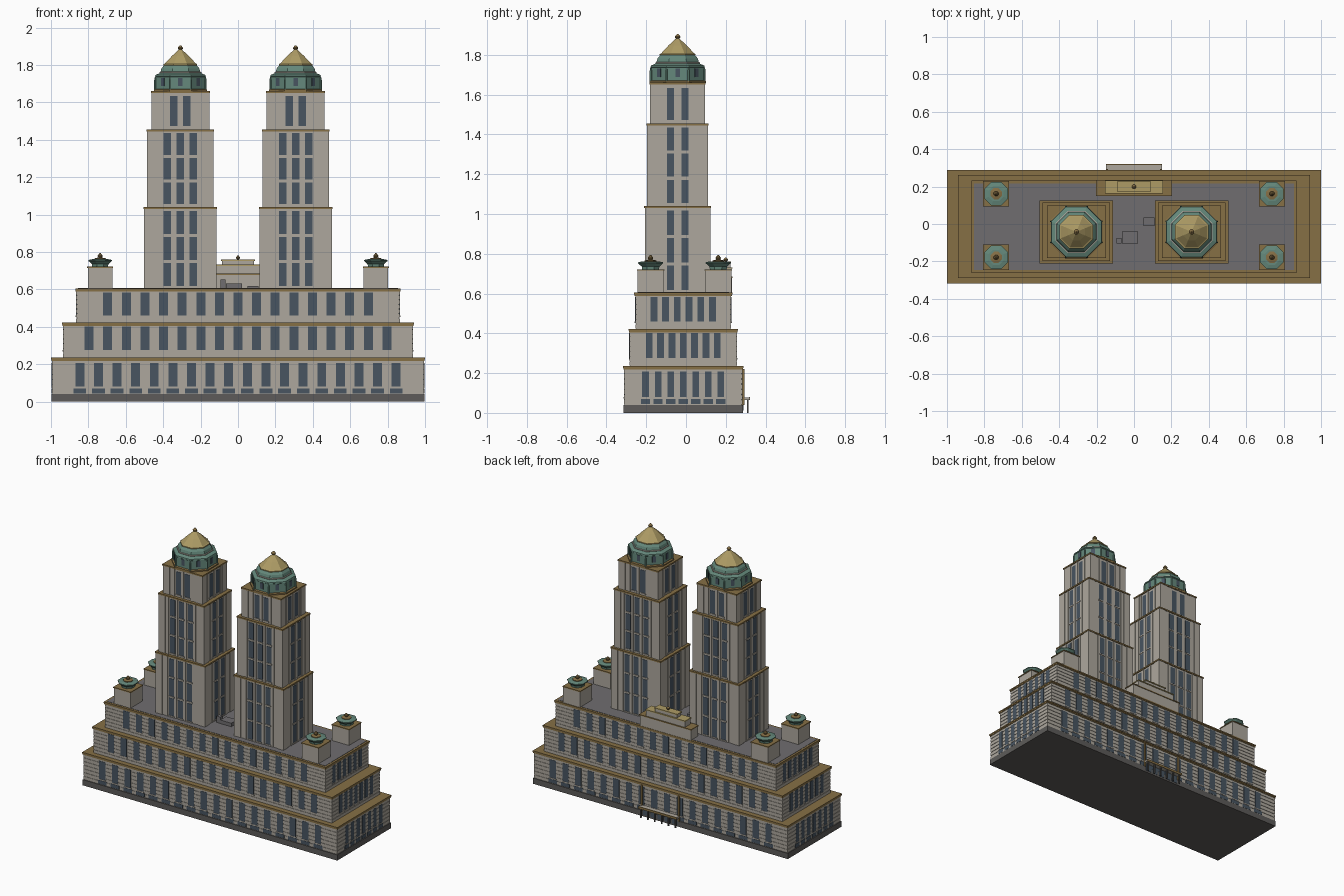
import bpy, bmesh
from math import pi, cos, sin
from mathutils import Matrix

if "Cube" in bpy.data.objects:
    bpy.data.objects.remove(bpy.data.objects["Cube"])


def material(name, r, g, b):
    m = bpy.data.materials.new(name)
    m.diffuse_color = (r, g, b, 1)
    m.use_nodes = True
    m.node_tree.nodes["Principled BSDF"].inputs["Base Color"].default_value = m.diffuse_color
    return m


STONE = material("stone", 0.42, 0.39, 0.34)
TRIM = material("bronze_trim", 0.24, 0.16, 0.06)
GLASS = material("glass", 0.065, 0.09, 0.12)
ROOF = material("roof_grey", 0.16, 0.155, 0.16)
PLINTH = material("plinth_grey", 0.11, 0.105, 0.10)
GREEN = material("copper_green", 0.13, 0.25, 0.20)
GOLD = material("gold", 0.42, 0.33, 0.13)


def finish(name, bm, mat):
    me = bpy.data.meshes.new(name)
    bmesh.ops.recalc_face_normals(bm, faces=bm.faces)
    bm.to_mesh(me)
    bm.free()
    ob = bpy.data.objects.new(name, me)
    me.materials.append(mat)
    bpy.context.collection.objects.link(ob)
    return ob


def boxes(name, items, mat):
    """items: (centre x, centre y, half x, half y, z0, z1)"""
    bm = bmesh.new()
    for x, y, hx, hy, z0, z1 in items:
        m = Matrix.Translation((x, y, (z0 + z1) / 2)) @ Matrix.Diagonal((2 * hx, 2 * hy, z1 - z0, 1))
        bmesh.ops.create_cube(bm, size=1, matrix=m)
    return finish(name, bm, mat)


def lathe(name, x, y, profile, mat, n=8):
    """Closed n-sided turned shape; profile gives flat-to-centre radius and z."""
    bm = bmesh.new()
    k = 1 / cos(pi / n)
    rings = [[bm.verts.new((x + r * k * cos((i + .5) * 2 * pi / n),
                            y + r * k * sin((i + .5) * 2 * pi / n), z)) for i in range(n)]
             for r, z in profile]
    for a, b in zip(rings, rings[1:]):
        for i in range(n):
            j = (i + 1) % n
            bm.faces.new((a[i], a[j], b[j], b[i]))
    bm.faces.new(rings[0])
    bm.faces.new(rings[-1])
    return finish(name, bm, mat)


def wall_panels(cx, cy, hx, hy, front, side, w_front, w_side, z0, z1, d):
    """Panels of depth d on all four walls; front and side list their offsets."""
    out = []
    for s in (-1, 1):
        out += [(cx + o, cy + s * hy, w_front / 2, d, z0, z1) for o in front]
        out += [(cx + s * hx, cy + o, d, w_side / 2, z0, z1) for o in side]
    return out


def spread(n, pitch):
    return [(i - (n - 1) / 2) * pitch for i in range(n)]


# Stepped base: half x, half y, z range, window counts, window z range
CY = -0.014
TIERS = [("lower", 0.992, 0.294, 0.04, 0.235, 18, 7, 0.063, 0.08, 0.207),
         ("middle", 0.932, 0.267, 0.235, 0.422, 17, 7, 0.057, 0.275, 0.402),
         ("upper", 0.862, 0.238, 0.422, 0.605, 15, 6, 0.059, 0.46, 0.582)]
boxes("plinth", [(0, CY, 0.998, 0.300, 0, 0.04)], PLINTH)
for nm, hx, hy, z0, z1, nf, ns, ps, w0, w1 in TIERS:
    boxes(nm + "_tier", [(0, CY, hx, hy, z0, z1 - 0.012)], STONE)
    n = 7
    h = (z1 - 0.012 - z0) / n
    boxes(nm + "_stone_courses", [(0, CY, hx + 0.003, hy + 0.003, z0 + i * h + 0.002, z0 + (i + 1) * h - 0.002)
                                  for i in range(n)], STONE)
    boxes(nm + "_cornice", [(0, CY, hx + 0.006, hy + 0.006, z1 - 0.017, z1 - 0.009),
                            (0, CY, hx + 0.008, hy + 0.009, z1 - 0.009, z1)], TRIM)
    f, s = spread(nf, 0.0995), spread(ns, ps)
    boxes(nm + "_windows", wall_panels(0, CY, hx, hy, f, s, 0.048, 0.034, w0, w1, 0.0045), GLASS)
    boxes(nm + "_sills", wall_panels(0, CY, hx, hy, f, s, 0.056, 0.042, w0 - 0.007, w0, 0.006), STONE)
    if nm == "lower":
        boxes("basement_windows", wall_panels(0, CY, hx, hy, f, s, 0.068, 0.046, 0.044, 0.07, 0.0045), GLASS)
boxes("roof_deck", [(0, CY, 0.855, 0.231, 0.60, 0.607)], ROOF)

# Twin towers: half x, half y, z range, front columns, rows, window z range
SECTIONS = [("lower", 0.190, 0.161, 0.605, 1.04, 3, 3, 0.617, 1.018),
            ("middle", 0.174, 0.149, 1.04, 1.455, 3, 3, 1.056, 1.435),
            ("top", 0.151, 0.134, 1.455, 1.66, 2, 1, 1.473, 1.634)]
TY = -0.042
for side, tx in (("left", -0.308), ("right", 0.308)):
    for nm, hx, hy, z0, z1, nc, nr, w0, w1 in SECTIONS:
        p = f"{side}_tower_{nm}"
        boxes(p + "_body", [(tx, TY, hx, hy, z0, z1 - 0.008)], STONE)
        boxes(p + "_corner_piers", [(tx + a * (hx - 0.022), TY + b * (hy - 0.022), 0.026, 0.026, z0, z1 - 0.008)
                                    for a in (-1, 1) for b in (-1, 1)], STONE)
        boxes(p + "_cornice", [(tx, TY, hx + 0.007, hy + 0.007, z1 - 0.01, z1)], TRIM)
        f, s = spread(nc, 0.07), spread(2, 0.073)
        pitch = (w1 - w0 + 0.016) / nr
        win, spandrel = [], []
        for r in range(nr):
            a = w0 + r * pitch
            win += wall_panels(tx, TY, hx, hy, f, s, 0.04, 0.036, a, a + pitch - 0.016, 0.002)
            spandrel += wall_panels(tx, TY, hx, hy, f, s, 0.044, 0.04, a - 0.010, a - 0.002, 0.004)
        boxes(p + "_windows", win, GLASS)
        boxes(p + "_spandrels", spandrel, STONE)
        fins = spread(nc + 1, 0.07)
        boxes(p + "_fins", wall_panels(tx, TY, hx, hy, fins, spread(3, 0.073), 0.012, 0.012,
                                       z0, z1 - 0.01, 0.004), STONE)

    # Octagonal crown
    lathe(side + "_crown_base", tx, TY, [(0.142, 1.658), (0.142, 1.668), (0.132, 1.672)], TRIM)
    lathe(side + "_crown_drum", tx, TY, [(0.132, 1.668), (0.132, 1.735), (0.136, 1.738), (0.134, 1.746),
                                         (0.108, 1.757)], GREEN)
    lathe(side + "_crown_band", tx, TY, [(0.109, 1.754), (0.112, 1.757), (0.112, 1.762), (0.105, 1.764)], STONE)
    lathe(side + "_crown_shoulder", tx, TY, [(0.107, 1.762), (0.101, 1.782), (0.086, 1.800)], GREEN)
    lathe(side + "_spire", tx, TY, [(0.090, 1.798), (0.090, 1.804), (0.082, 1.808), (0.045, 1.848),
                                    (0.008, 1.882)], GOLD)
    lathe(side + "_finial", tx, TY, [(0.006, 1.878), (0.014, 1.888), (0.014, 1.892), (0.003, 1.905)], TRIM)
    bm = bmesh.new()
    for i in range(8):
        m = (Matrix.Translation((tx, TY, 1.709)) @ Matrix.Rotation(i * pi / 4, 4, 'Z')
             @ Matrix.Translation((0.132, 0, 0)) @ Matrix.Diagonal((0.005, 0.024, 0.042, 1)))
        bmesh.ops.create_cube(bm, size=1, matrix=m)
    finish(side + "_crown_windows", bm, GLASS)
    for i in range(8):
        a = (i + .5) * pi / 4
        lathe(f"{side}_crown_post_{i}", tx + 0.146 * cos(a), TY + 0.146 * sin(a),
              [(0.005, 1.66), (0.005, 1.72), (0.002, 1.735)], GREEN, 6)

# Four corner pavilions with flared copper bowls
for i, (x, y) in enumerate([(a, b) for a in (-0.737, 0.737) for b in (-0.178, 0.162)]):
    p = f"pavilion_{i}"
    boxes(p + "_block", [(x, y, 0.066, 0.066, 0.605, 0.717)], STONE)
    boxes(p + "_cornice", [(x, y, 0.069, 0.069, 0.715, 0.722)], TRIM)
    lathe(p + "_bowl", x, y, [(0.042, 0.72), (0.044, 0.735), (0.063, 0.752), (0.063, 0.757), (0.04, 0.762)], GREEN)
    lathe(p + "_ring", x, y, [(0.03, 0.758), (0.03, 0.766), (0.012, 0.77)], TRIM)
    lathe(p + "_finial", x, y, [(0.005, 0.765), (0.013, 0.776), (0.013, 0.781), (0.003, 0.794)], TRIM)

# Stepped rear penthouse
for i, (hx, y, hy, z0, z1) in enumerate([(0.20, 0.192, 0.039, 0.605, 0.685), (0.152, 0.198, 0.031, 0.685, 0.732),
                                         (0.086, 0.20, 0.023, 0.732, 0.76)]):
    boxes(f"penthouse_step_{i}", [(0, y, hx, hy, z0, z1 - 0.006)], STONE)
    boxes(f"penthouse_coping_{i}", [(0, y, hx + 0.004, hy + 0.004, z1 - 0.007, z1)], GOLD if i else TRIM)
lathe("penthouse_finial", 0, 0.20, [(0.004, 0.758), (0.011, 0.768), (0.011, 0.772), (0.002, 0.782)], TRIM)

# Rooftop plant
boxes("roof_plant", [(-0.022, -0.072, 0.043, 0.033, 0.605, 0.632), (0.08, 0.012, 0.03, 0.024, 0.605, 0.618),
                     (-0.08, -0.09, 0.014, 0.014, 0.605, 0.652)], ROOF)

# Rear entrance: doors, pilasters, canopy on posts
BACK = 0.28
boxes("entrance_doors", [(x, BACK, 0.022, 0.008, 0.012, 0.064) for x in spread(5, 0.056)], GLASS)
boxes("entrance_pilasters", [(x, BACK, 0.006, 0.013, 0.04, 0.22) for x in (-0.145, 0.145)], TRIM)
boxes("canopy", [(0, 0.30, 0.15, 0.02, 0.066, 0.078)], STONE)
boxes("canopy_edge", [(0, 0.3185, 0.15, 0.002, 0.064, 0.08)], TRIM)
boxes("canopy_posts", [(x, 0.311, 0.004, 0.004, 0.0, 0.067) for x in spread(6, 0.054)], PLINTH)
